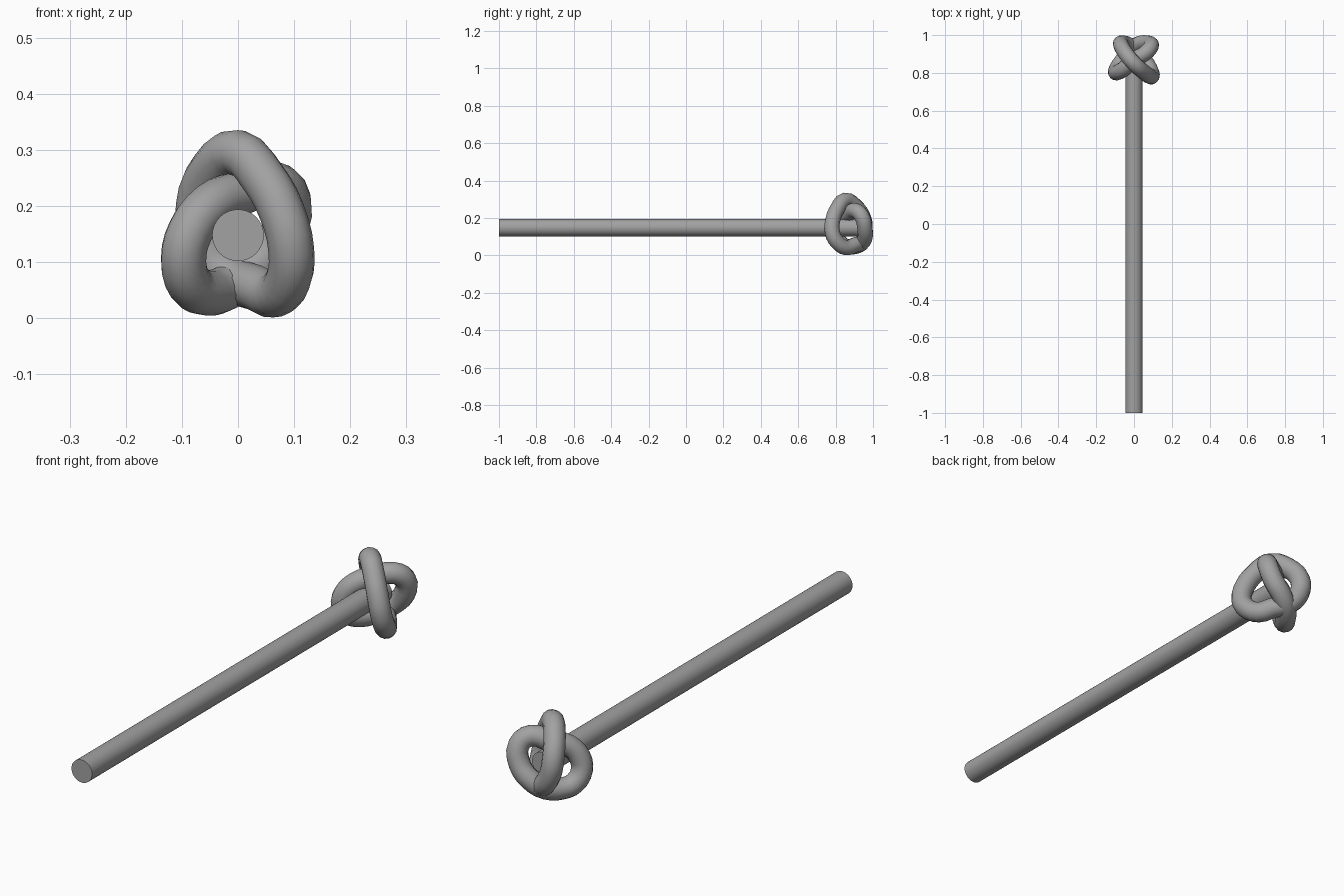
import bpy, math

if "Cube" in bpy.data.objects:
    bpy.data.objects.remove(bpy.data.objects["Cube"])

grey = bpy.data.materials.new("grey")
grey.diffuse_color = (0.36, 0.36, 0.36, 1)
grey.use_nodes = True
grey.node_tree.nodes["Principled BSDF"].inputs["Base Color"].default_value = grey.diffuse_color


def finish(obj, name):
    obj.name = name
    obj.data.materials.clear()
    obj.data.materials.append(grey)
    bpy.ops.object.select_all(action='DESELECT')
    obj.select_set(True)
    bpy.context.view_layer.objects.active = obj
    bpy.ops.object.shade_smooth_by_angle(angle=math.radians(40))


def tube_loop(name, points, radius):
    """Closed round tube through the given points."""
    curve = bpy.data.curves.new(name, 'CURVE')
    curve.dimensions = '3D'
    curve.resolution_u = 3
    curve.bevel_depth = radius
    curve.bevel_resolution = 5
    spline = curve.splines.new('BEZIER')
    spline.bezier_points.add(len(points) - 1)
    for bp, co in zip(spline.bezier_points, points):
        bp.co = co
        bp.handle_left_type = bp.handle_right_type = 'AUTO'
    spline.use_cyclic_u = True
    obj = bpy.data.objects.new(name, curve)
    bpy.context.collection.objects.link(obj)
    bpy.context.view_layer.objects.active = obj
    obj.select_set(True)
    bpy.ops.object.convert(target='MESH')
    finish(bpy.context.view_layer.objects.active, name)
    obj.select_set(False)


# Long straight rod
bpy.ops.mesh.primitive_cylinder_add(vertices=32, radius=0.046, depth=1.92,
                                    location=(0, -0.04, 0.148),
                                    rotation=(math.pi / 2, 0, 0))
finish(bpy.context.object, "rod")
bpy.ops.object.select_all(action='DESELECT')

# Tall outer strand of the knot
tube_loop("outer_knot_loop", [
    (0, .85, .295), (.045, .81, .25), (.078, .785, .19), (.095, .783, .12),
    (.09, .81, .07), (.065, .855, .042), (.03, .90, .055), (-.02, .945, .075),
    (-.06, .957, .13), (-.07, .95, .20), (-.045, .905, .265)], 0.041)

# Lower inner strand, crossing the outer one
tube_loop("inner_knot_loop", [
    (0, .87, .222), (-.05, .825, .2), (-.085, .803, .155), (-.097, .805, .105),
    (-.085, .835, .06), (-.06, .87, .046), (-.02, .925, .055), (.03, .955, .09),
    (.075, .957, .14), (.09, .94, .21), (.06, .905, .24)], 0.041)
